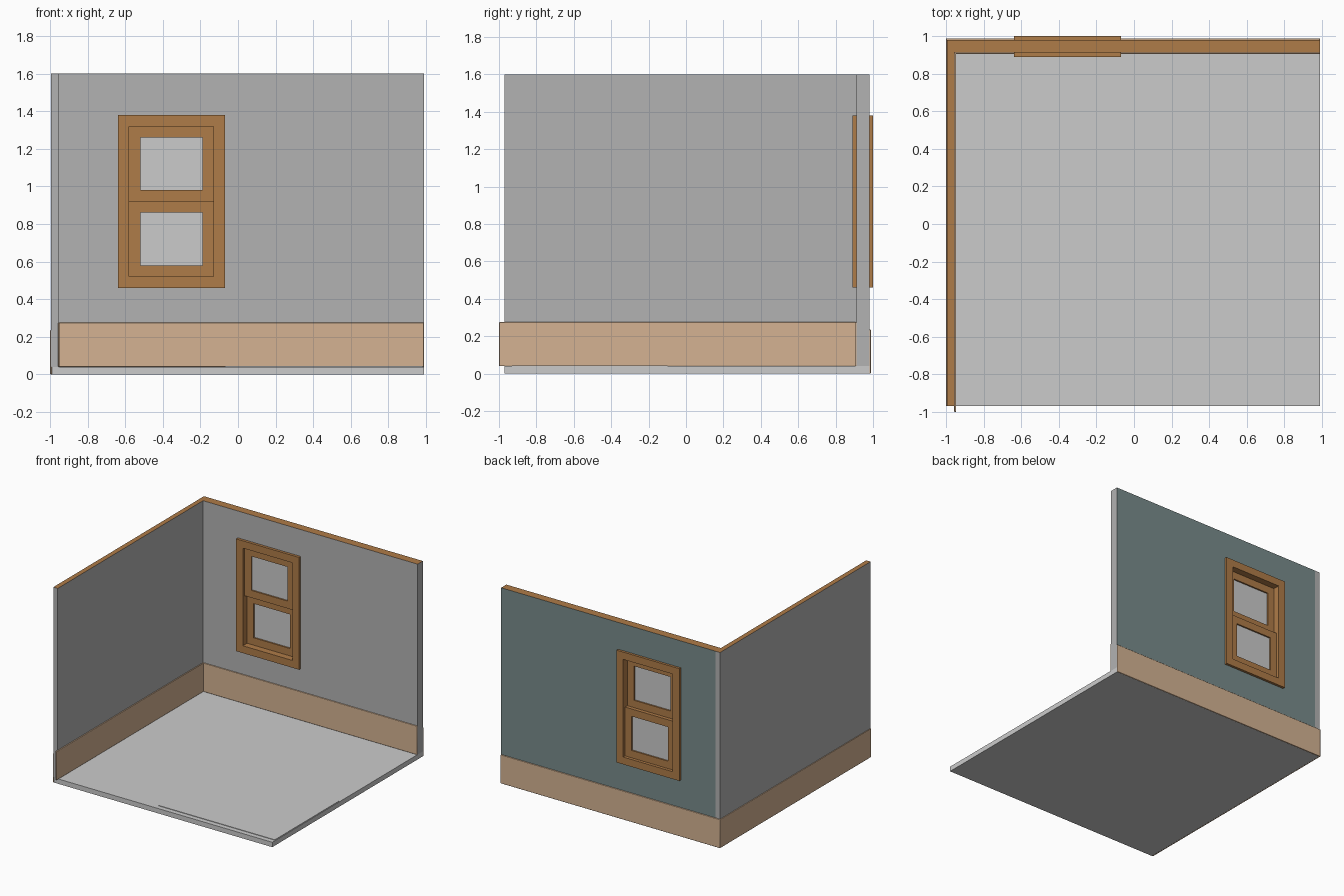
import bpy, bmesh

if "Cube" in bpy.data.objects:
    bpy.data.objects.remove(bpy.data.objects["Cube"])


def material(name, rgb):
    m = bpy.data.materials.new(name)
    m.diffuse_color = (*rgb, 1)
    m.use_nodes = True
    m.node_tree.nodes["Principled BSDF"].inputs["Base Color"].default_value = m.diffuse_color
    return m


WOOD = material("wood", (0.43, 0.20, 0.065))
PEACH = material("skirting_paint", (0.66, 0.45, 0.29))
TEAL = material("outside_paint", (0.19, 0.26, 0.26))
GREY = material("plaster", (0.45, 0.45, 0.45))


def finish(name, bm, mats=()):
    bmesh.ops.recalc_face_normals(bm, faces=bm.faces)
    me = bpy.data.meshes.new(name)
    bm.to_mesh(me)
    bm.free()
    ob = bpy.data.objects.new(name, me)
    bpy.context.collection.objects.link(ob)
    for m in mats:
        me.materials.append(m)
    return ob


def box(name, x, y, z, mats=()):
    bm = bmesh.new()
    bmesh.ops.create_cube(bm, size=1)
    for v in bm.verts:
        v.co = [r[0] + (c + 0.5) * (r[1] - r[0]) for c, r in zip(v.co, (x, y, z))]
    return finish(name, bm, mats)


def ring(name, x, z, hole_x, hole_z, y, mats=()):
    """Rectangular frame in the xz plane, extruded along y."""
    bm = bmesh.new()

    def loop(rx, rz):
        return [bm.verts.new((rx[i], y[0], rz[j])) for i, j in ((0, 0), (1, 0), (1, 1), (0, 1))]
    a, b = loop(x, z), loop(hole_x, hole_z)
    for i in range(4):
        j = (i + 1) % 4
        bm.faces.new((a[i], a[j], b[j], b[i]))
    res = bmesh.ops.extrude_face_region(bm, geom=bm.faces[:], use_keep_orig=True)
    for g in res["geom"]:
        if isinstance(g, bmesh.types.BMVert):
            g.co.y = y[1]
    return finish(name, bm, mats)


def paint_faces(ob, top=None, back=None):
    for p in ob.data.polygons:
        if top is not None and p.normal.z > 0.9 and p.center.z > 1.5:
            p.material_index = top
        if back is not None and p.normal.y > 0.9:
            p.material_index = back


# Floor slab with a thin panel lying on it
box("floor", (-0.99, 0.99), (-0.97, 0.98), (0, 0.04))
box("floor_panel", (-0.07, 0.985), (-0.93, -0.10), (0.04, 0.044))

# Walls with wooden top edges; the back wall is painted outside and has the window hole
left = box("left_wall", (-0.995, -0.955), (-0.97, 0.98), (0.04, 1.6), (GREY, WOOD))
paint_faces(left, top=1)
back = ring("back_wall", (-0.955, 0.99), (0.04, 1.6), (-0.60, -0.11), (0.50, 1.34),
            (0.912, 0.98), (GREY, WOOD, TEAL))
paint_faces(back, top=1, back=2)

# Skirting boards inside and outside
for name, x, y, z in (
    ("left_skirting_inside", (-0.957, -0.947), (-1.0, 0.91), (0.04, 0.275)),
    ("back_skirting_inside", (-0.955, 0.99), (0.905, 0.914), (0.04, 0.275)),
    ("left_skirting_outside", (-1.0, -0.99), (-0.97, 0.988), (0.0, 0.235)),
    ("back_skirting_outside", (-0.995, 0.99), (0.978, 0.988), (0.0, 0.235)),
):
    ob = box(name, x, y, z, (PEACH,))
    bev = ob.modifiers.new("bevel", "BEVEL")
    bev.width, bev.segments = 0.003, 2
    bpy.ops.object.select_all(action="DESELECT")
    ob.select_set(True)
    bpy.context.view_layer.objects.active = ob
    bpy.ops.object.shade_smooth_by_angle()

# Window frame through the wall, proud on both sides
ring("window_frame", (-0.64, -0.07), (0.46, 1.38), (-0.58, -0.13), (0.52, 1.32),
     (0.89, 1.0), (WOOD,))

# Two sliding sashes with panes: the upper one inside, the lower one outside
for name, z0, y0 in (("upper", 0.92, 0.915), ("lower", 0.52, 0.945)):
    ring(name + "_sash", (-0.58, -0.13), (z0, z0 + 0.40), (-0.52, -0.19),
         (z0 + 0.06, z0 + 0.34), (y0, y0 + 0.03), (WOOD,))
    box(name + "_pane", (-0.525, -0.185), (y0 + 0.012, y0 + 0.018), (z0 + 0.055, z0 + 0.345))
